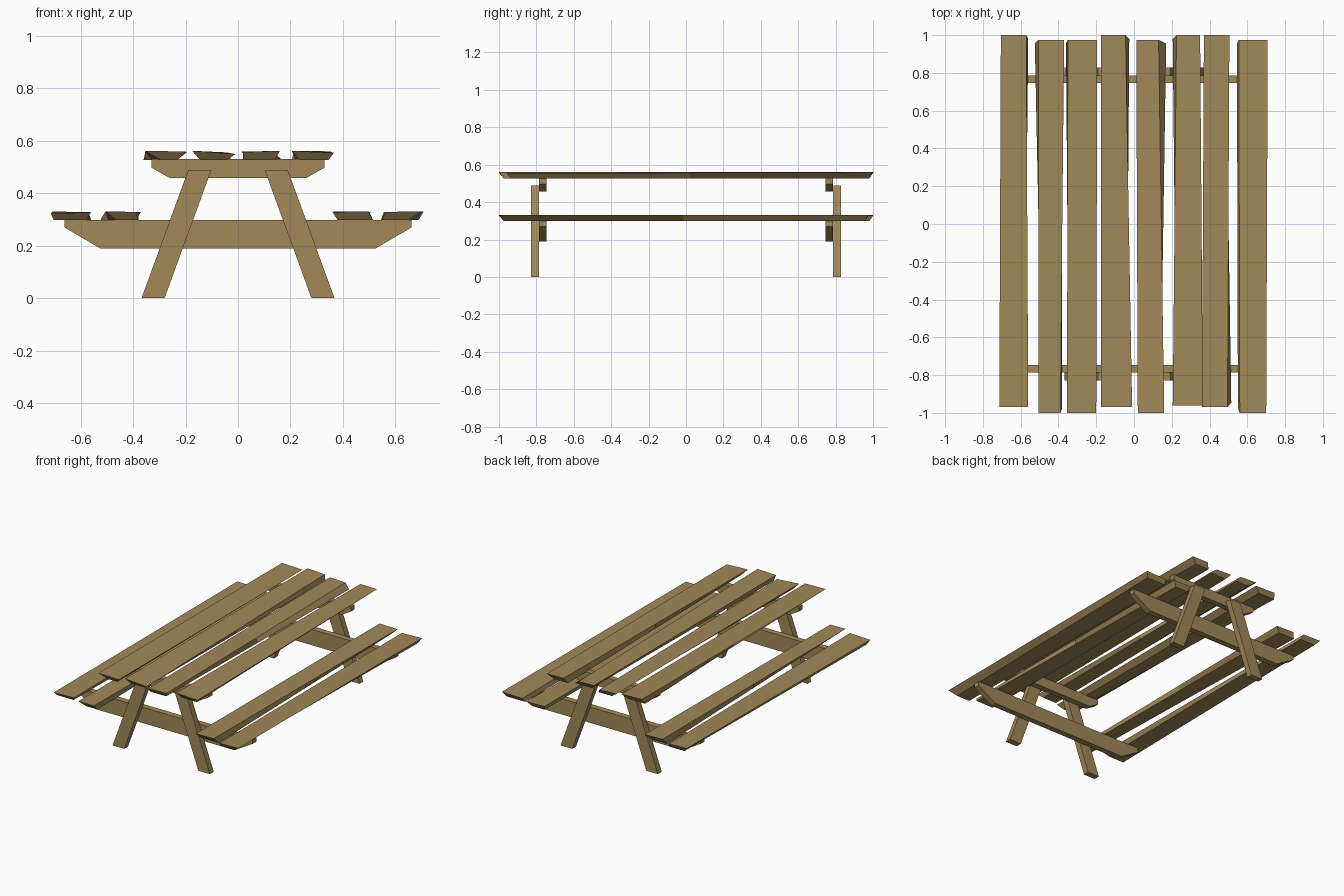
import bpy

if "Cube" in bpy.data.objects:
    bpy.data.objects.remove(bpy.data.objects["Cube"])

wood = bpy.data.materials.new("wood")
wood.diffuse_color = (0.36, 0.25, 0.10, 1)
wood.use_nodes = True
wood.node_tree.nodes["Principled BSDF"].inputs["Base Color"].default_value = wood.diffuse_color


def make(name, verts, faces):
    me = bpy.data.meshes.new(name)
    me.from_pydata(verts, [], faces)
    me.materials.append(wood)
    ob = bpy.data.objects.new(name, me)
    bpy.context.collection.objects.link(ob)
    return ob


def slab(name, profile, y0, y1):
    """Extrude an x/z profile (counter-clockwise from the front) along y."""
    n = len(profile)
    verts = [(x, y, z) for y in (y0, y1) for x, z in profile]
    faces = [tuple(range(n)), tuple(range(2 * n - 1, n - 1, -1))]
    faces += [(i, i + n, (i + 1) % n + n, (i + 1) % n) for i in range(n)]
    return make(name, verts, faces)


def plank(name, z0, z1, y, front, back):
    """Rough-hewn board; each end is (left, right, top insets l/r, bottom insets l/r, top drops l/r)."""
    verts = []
    mid = [(a + b) / 2 for a, b in zip(front, back)]
    for k, (yy, s) in enumerate(zip((y[0], (y[0] + y[1]) / 2, y[1]), (front, mid, back))):
        l, r, tl, tr, bl, br, dl, dr = s
        skew = (0.025, 0, -0.02)[k]     # bottom edge sawn slightly short
        verts += [(l + bl, yy + skew, z0), (r - br, yy + skew, z0),
                  (r - tr, yy, z1 - dr), (l + tl, yy, z1 - dl)]
    faces = [(0, 1, 2, 3), (11, 10, 9, 8)]
    for b in (0, 4):
        faces += [(b + i, b + i + 4, b + (i + 1) % 4 + 4, b + (i + 1) % 4) for i in range(4)]
    return make(name, verts, faces)


# End frames: crossed supports and splayed legs at both ends
for end, s in (("front", -1), ("back", 1)):
    y_in, y_mid, y_out = 0.747 * s, 0.787 * s, 0.828 * s
    lo, hi = sorted((y_in, y_mid))
    slab(end + "_seat_beam", [(-0.525, 0.19), (0.525, 0.19), (0.662, 0.27),
                              (0.662, 0.298), (-0.662, 0.298), (-0.662, 0.27)], lo, hi)
    slab(end + "_top_cleat", [(-0.26, 0.458), (0.26, 0.458), (0.33, 0.498),
                              (0.33, 0.53), (-0.33, 0.53), (-0.33, 0.498)], lo, hi)
    lo, hi = sorted((y_mid, y_out))
    slab(end + "_right_leg", [(0.28, 0), (0.368, 0), (0.19, 0.488), (0.102, 0.488)], lo, hi)
    slab(end + "_left_leg", [(-0.368, 0), (-0.28, 0), (-0.102, 0.488), (-0.19, 0.488)], lo, hi)

# Tabletop boards
T = (0.527, 0.562)
plank("top_board_1", *T, (-1, 0.975),
      (-0.355, -0.20, 0, 0, 0.06, 0.03, 0, 0.003), (-0.36, -0.195, 0.01, 0, 0, 0.04, 0, 0.005))
plank("top_board_2", *T, (-0.97, 1),
      (-0.175, -0.01, 0, 0, 0.03, 0.03, 0, 0.012), (-0.175, -0.025, 0, 0.02, 0.05, 0, 0, 0.006))
plank("top_board_3", *T, (-1, 0.975),
      (0.02, 0.16, 0, 0, 0.0, 0.02, 0.005, 0), (0.012, 0.17, 0, 0.04, 0.03, 0, 0.002, 0.006))
plank("top_board_4", *T, (-0.96, 1),
      (0.205, 0.365, 0, 0, 0.03, 0.02, 0, 0.008), (0.205, 0.35, 0.02, 0, 0, 0.04, 0, 0.002))

# Seat boards
S = (0.298, 0.331)
plank("left_seat_outer_board", *S, (-0.97, 1),
      (-0.713, -0.56, 0, 0, 0.01, 0.02, 0.008, 0.003), (-0.705, -0.56, 0, 0.01, 0.03, 0, 0, 0.004))
plank("left_seat_inner_board", *S, (-1, 0.975),
      (-0.505, -0.38, 0, 0.01, 0.04, 0, 0, 0.002), (-0.525, -0.37, 0.02, 0, 0, 0.03, 0, 0.003))
plank("right_seat_inner_board", *S, (-0.97, 1),
      (0.36, 0.515, 0, 0.02, 0.02, 0, 0.002, 0), (0.37, 0.505, 0, 0, 0.01, 0.03, 0, 0.003))
plank("right_seat_outer_board", *S, (-1, 0.975),
      (0.55, 0.70, 0.01, 0, 0.0, 0.05, 0.002, 0), (0.545, 0.708, 0.01, 0, 0, 0.02, 0.005, 0))
